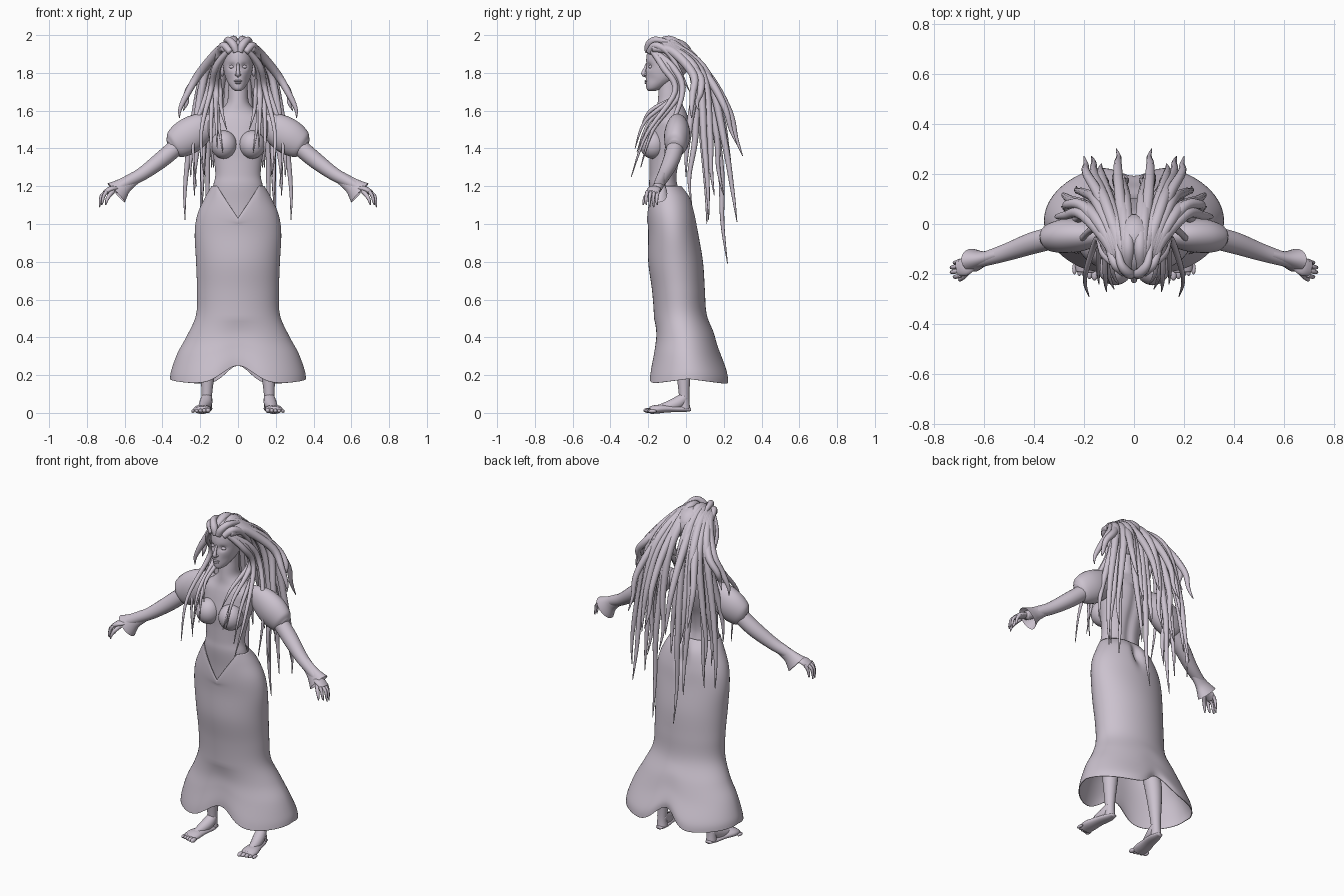
import bpy
import bmesh
import math
import random
from mathutils import Vector, Matrix

random.seed(4)
start_cube = bpy.data.objects.get("Cube")
if start_cube:
    bpy.data.objects.remove(start_cube, do_unlink=True)

# One pale mauve clay colour for everything
clay = bpy.data.materials.new("pale_mauve")
clay.use_nodes = True
colour = (0.60, 0.54, 0.62, 1)
clay.diffuse_color = colour
clay.node_tree.nodes["Principled BSDF"].inputs["Base Color"].default_value = colour


def bump(value, centre, width):
    return math.exp(-((value - centre) / width) ** 2)


def smooth_path(points, steps):
    """Catmull-Rom interpolation of tuples of any length."""
    padded = [points[0], *points, points[-1]]
    result = []
    for i in range(len(points) - 1):
        quads = list(zip(*padded[i:i + 4]))
        for s in range(steps):
            t = s / steps
            result.append([
                b + t / 2 * (c - a + t * (2 * a - 5 * b + 4 * c - d + t * (3 * (b - c) + d - a)))
                for a, b, c, d in quads])
    result.append(list(points[-1]))
    return result


def finish(name, bm, mirror=False, thickness=0):
    bmesh.ops.recalc_face_normals(bm, faces=bm.faces)
    for face in bm.faces:
        face.smooth = True
    mesh = bpy.data.meshes.new(name)
    bm.to_mesh(mesh)
    bm.free()
    mesh.materials.append(clay)
    obj = bpy.data.objects.new(name, mesh)
    bpy.context.collection.objects.link(obj)
    if mirror:
        obj.modifiers.new("both_sides", "MIRROR").use_mirror_merge = False
    if thickness:
        obj.modifiers.new("cloth", "SOLIDIFY").thickness = thickness
    return obj


def skin(bm, rings, capped):
    """Bridge rings of points with quads."""
    loops = [[bm.verts.new(p) for p in ring] for ring in rings]
    count = len(loops[0])
    for low, high in zip(loops, loops[1:]):
        for i in range(count):
            j = (i + 1) % count
            bm.faces.new((low[i], low[j], high[j], high[i]))
    if capped:
        bm.faces.new(loops[0])
        bm.faces.new(loops[-1])


def loft(name, sections, shape=None, capped=True, sides=64, thickness=0):
    """Sections are (height, half width, front y, back y)."""
    rings = []
    for z, half, front, back in smooth_path(sections, 6):
        ring = []
        for i in range(sides):
            angle = math.tau * i / sides
            point = Vector((half * math.cos(angle),
                            (front + back) / 2 + (back - front) / 2 * math.sin(angle), z))
            if shape:
                shape(point, math.sin(angle))
            ring.append(point)
        rings.append(ring)
    bm = bmesh.new()
    skin(bm, rings, capped)
    return finish(name, bm, thickness=thickness)


def tube(name, points, flat=(1, 1), axis="X", sides=10, capped=True, mirror=True):
    """Points are (x, y, z, radius)."""
    path = smooth_path(points, 6)
    guide = Vector((1, 0, 0)) if axis == "X" else Vector((0, 1, 0))
    rings = []
    for i, (x, y, z, radius) in enumerate(path):
        ahead = path[min(i + 1, len(path) - 1)]
        behind = path[max(i - 1, 0)]
        tangent = (Vector(ahead[:3]) - Vector(behind[:3])).normalized()
        across = tangent.cross(guide).normalized()
        along = tangent.cross(across)
        ring = []
        for k in range(sides):
            angle = math.tau * k / sides
            ring.append(Vector((x, y, z)) + max(radius, 0.001) * (
                across * math.cos(angle) * flat[0] + along * math.sin(angle) * flat[1]))
        rings.append(ring)
    bm = bmesh.new()
    skin(bm, rings, capped)
    return finish(name, bm, mirror)


def ball(name, centre, size, mirror=True):
    bm = bmesh.new()
    matrix = Matrix.Translation(centre) @ Matrix.Diagonal((*size, 1))
    bmesh.ops.create_uvsphere(bm, u_segments=24, v_segments=16, radius=1, matrix=matrix)
    return finish(name, bm, mirror)


# Head with eye sockets and hollowed cheeks
def shape_face(p, side):
    if side < 0:
        p.y += 0.013 * bump(abs(p.x), 0.033, 0.017) * bump(p.z, 1.835, 0.015)
        p.y += 0.008 * bump(abs(p.x), 0.05, 0.02) * bump(p.z, 1.765, 0.025)


loft("head", [(1.705, .015, -.2, -.16), (1.72, .035, -.21, -.12), (1.76, .06, -.213, -.05),
              (1.8, .073, -.212, 0), (1.84, .08, -.21, .02), (1.88, .083, -.21, .03),
              (1.92, .08, -.2, .03), (1.96, .06, -.16, 0), (1.98, .02, -.11, -.04)], shape_face)
tube("nose", [(0, -.205, 1.85, .007), (0, -.218, 1.82, .008), (0, -.225, 1.795, .012),
              (0, -.208, 1.783, .008)], mirror=False)
ball("nostril", (.009, -.214, 1.79), (.007, .01, .006))
ball("eye", (.033, -.187, 1.832), (.015, .011, .009))
ball("upper_lip", (.007, -.211, 1.757), (.014, .009, .005))
ball("lower_lip", (0, -.211, 1.747), (.016, .009, .006), mirror=False)
ball("ear", (.083, -.06, 1.82), (.012, .025, .04))
ball("scalp", (0, -.07, 1.88), (.092, .11, .095), mirror=False)


# Torso with a spine furrow
def shape_torso(p, side):
    if side > 0 and p.z < 1.55:
        p.y -= 0.012 * bump(p.x, 0, 0.025)


loft("torso", [(1, .14, -.18, -.02), (1.1, .15, -.185, -.01), (1.2, .132, -.195, -.04),
               (1.26, .12, -.193, -.045), (1.34, .128, -.193, -.03), (1.42, .145, -.195, 0),
               (1.5, .16, -.18, .02), (1.55, .155, -.168, .015), (1.595, .1, -.155, 0),
               (1.64, .06, -.15, -.02), (1.7, .052, -.145, -.03), (1.76, .05, -.14, -.03)],
     shape_torso)
ball("bust", (.075, -.175, 1.42), (.069, .07, .075))


# Long skirt: pointed waist in front, lobed hem, cleft behind
def shape_skirt(p, side):
    if p.z > 1 and side < 0:
        p.z = 1 + (p.z - 1) * min(1, 0.15 + abs(p.x) / 0.13)
    if side > 0:
        p.y -= 0.035 * bump(p.x, 0, 0.03) * bump(p.z, 1.1, 0.07)
    flare = max(0, (0.5 - p.z) / 0.35)
    middle = bump(p.x, 0, 0.12 if side < 0 else 0.09)
    p.y *= 1 - 0.22 * flare * middle * abs(side)
    p.z += flare * (0.1 * middle * abs(side) + 0.03 * (1 - abs(side)))


loft("skirt", [(1.2, .14, -.203, -.02), (1.14, .175, -.206, .025), (1.05, .215, -.205, .05),
               (.95, .229, -.2, .065), (.8, .222, -.2, .09), (.65, .217, -.18, .1),
               (.52, .222, -.17, .11), (.4, .27, -.168, .155), (.3, .32, -.185, .19),
               (.2, .353, -.21, .235), (.15, .36, -.22, .245)],
     shape_skirt, capped=False, sides=96, thickness=0.004)

# Arms: puffed sleeve, slim arm and flared cuff
tube("puff_sleeve", [(.12, -.045, 1.54, .045), (.2, -.045, 1.505, .083), (.27, -.048, 1.46, .094),
                     (.33, -.055, 1.42, .077), (.355, -.06, 1.405, .045)],
     flat=(1, .73), axis="Y", sides=24)
tube("arm", [(.3, -.05, 1.43, .045), (.4, -.075, 1.345, .044), (.5, -.11, 1.27, .036),
             (.58, -.135, 1.225, .03), (.65, -.155, 1.185, .025)], axis="Y", sides=20)
tube("cuff", [(.54, -.122, 1.248, .033), (.6, -.138, 1.205, .043), (.645, -.145, 1.165, .068)],
     flat=(1, .68), axis="Y", sides=24, capped=False)

# Hands
tube("palm", [(.64, -.155, 1.19, .024), (.675, -.17, 1.183, .036), (.705, -.178, 1.165, .03)],
     flat=(.45, 1), axis="Y", sides=16)
for i in range(4):
    y = -.148 - .019 * i
    reach = .012 * abs(i - 1.5)
    tube("finger_%d" % (i + 1), [(.695, y, 1.172, .01), (.728 - reach, y - .005, 1.15, .009),
                                 (.736 - reach, y - .007, 1.118, .007),
                                 (.739 - reach, y - .004, 1.083 + reach, .003)], axis="Y", sides=8)
tube("thumb", [(.66, -.185, 1.175, .012), (.682, -.21, 1.15, .011), (.695, -.222, 1.125, .008),
               (.7, -.226, 1.1, .003)], axis="Y", sides=8)

# Legs and bare feet
tube("leg", [(.1, -.06, 1, .085), (.12, -.06, .75, .07), (.14, -.05, .5, .05), (.155, -.02, .33, .048),
             (.165, -.01, .1, .028), (.166, -.008, .02, .03)], sides=20)
tube("foot", [(.165, .025, .018, .018), (.168, -.02, .02, .032), (.18, -.09, .022, .038),
              (.19, -.15, .02, .046), (.192, -.19, .014, .04)], flat=(.5, 1), sides=20)
tube("instep", [(.165, -.005, .085, .028), (.17, -.04, .055, .034), (.18, -.09, .034, .03),
                (.187, -.15, .02, .02)], sides=16)
for i in range(5):
    size = .013 - .001 * i
    ball("toe_%d" % (i + 1), (.158 + .02 * i, -.203 + .006 * i, size), (size, .023, size))


# Long tapering locks, thickest near the root
def lock(name, points, thick):
    last = len(points) - 1
    path = []
    for i, (x, y, z) in enumerate(points):
        sway = 0.01 if 1 < i < last else 0
        taper = 0.8 if i == 0 else (1 - (i / last) ** 2)
        path.append((x + random.uniform(-sway, sway), y + random.uniform(-sway, sway), z,
                     thick * taper + 0.002))
    tube(name, path)


# Locks combed over the crown and down the back, given by their tips
back_tips = [(.07, .22, .79), (.17, .27, 1.01), (.28, .12, 1.02), (.07, .3, 1.36), (.2, .27, 1.42),
             (.31, .03, 1.56), (.29, .07, 1.6), (.2, .11, 1), (.12, .2, 1.15), (.23, .15, 1.15),
             (.04, .2, 1.2), (.13, .24, 1.3), (.25, 0, 1.25), (.19, .03, 1.1)]
for n, (x, y, z) in enumerate(back_tips):
    lock("back_lock_%d" % (n + 1), [
        (.02 + .15 * x, -.175, 1.93),
        (.012 + .3 * x, -.07, 1.975 - .2 * x),
        (.015 + .6 * x, .04 + .25 * y, 1.79),
        (.9 * x, .02 + .7 * y, 1.79 + .45 * (z - 1.79)),
        (.97 * x, .9 * y, 1.79 + .78 * (z - 1.79)),
        (x, y, z)], .024)

# Locks looping past the temples and forward over the chest
front_tips = [(.18, -.29, 1.25), (.08, -.26, 1.38), (.11, -.27, 1.4), (.14, -.24, 1.3),
              (.06, -.24, 1.5), (.22, -.12, 1.2)]
for n, (x, y, z) in enumerate(front_tips):
    lock("front_lock_%d" % (n + 1), [
        (.05, -.18, 1.92),
        (.1 + .1 * x, -.12 + .01 * n, 1.83),
        (.08 + .35 * x, -.06 + .01 * n, 1.7),
        (.02 + .95 * x, .75 * y, (1.7 + z) / 2),
        (x, y, z)], .017)

# Coiled knots above the forehead
lock("inner_coil", [(.008, -.2, 1.91), (.025, -.195, 1.95), (.06, -.15, 1.975), (.07, -.07, 1.95),
                    (.09, 0, 1.88)], .02)
lock("outer_coil", [(.04, -.195, 1.91), (.075, -.16, 1.945), (.1, -.1, 1.91), (.115, -.03, 1.82),
                    (.1, .02, 1.7)], .019)
